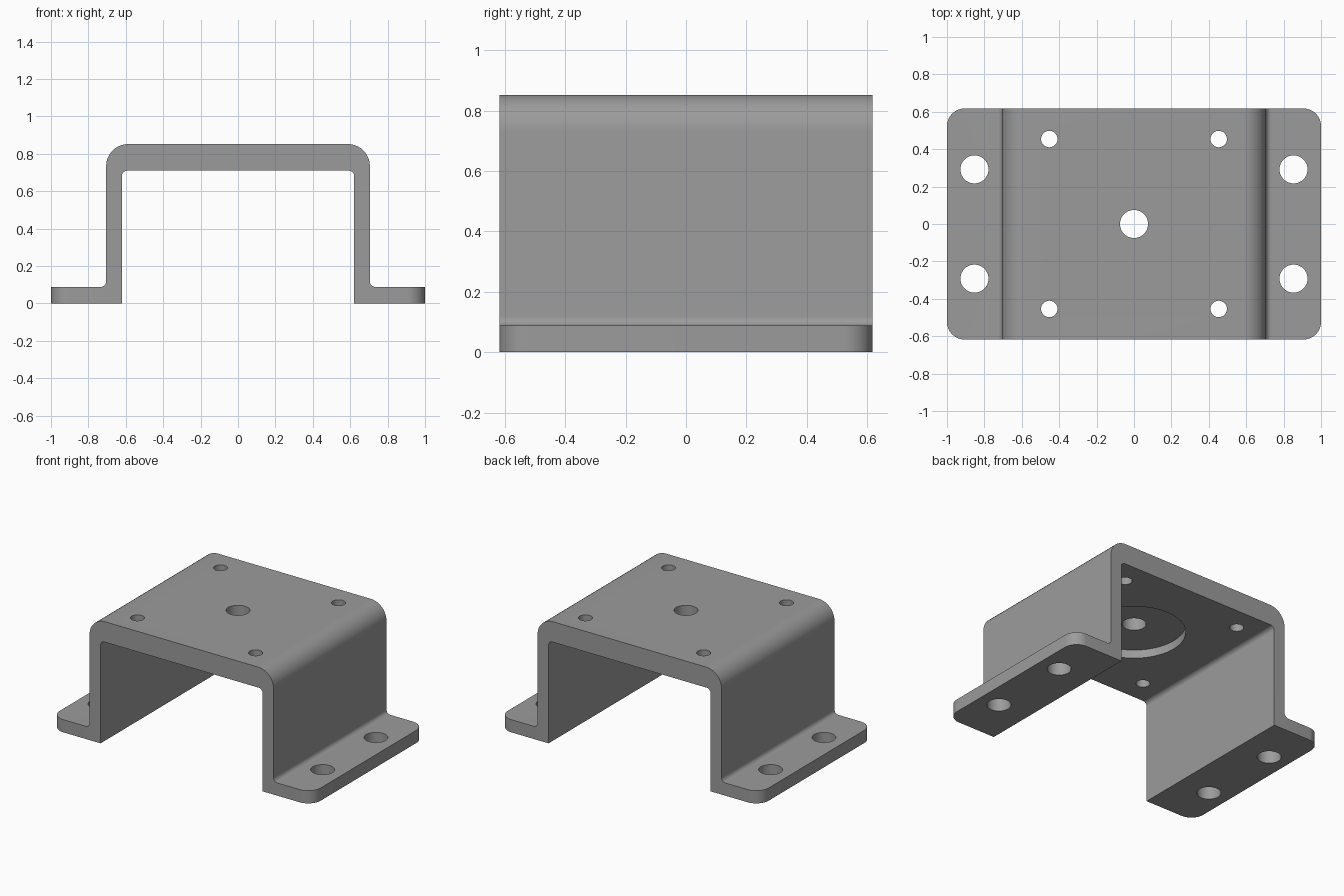
import bpy, bmesh, math
from mathutils import Vector

if "Cube" in bpy.data.objects:
    bpy.data.objects.remove(bpy.data.objects["Cube"])

HALF_DEPTH = 0.618
TOP, CEILING, FLANGE = 0.852, 0.71, 0.088
OUTER, INNER = 0.705, 0.621

grey = bpy.data.materials.new("grey metal")
grey.diffuse_color = (0.33, 0.33, 0.33, 1)
grey.use_nodes = True
grey.node_tree.nodes["Principled BSDF"].inputs["Base Color"].default_value = grey.diffuse_color


def rounded(points, steps=10):
    """Replace each (x, z, radius) right-angle corner by an arc."""
    out = []
    for i, (x, z, r) in enumerate(points):
        p = Vector((x, z))
        if r == 0:
            out.append(p)
            continue
        a = (Vector(points[i - 1][:2]) - p).normalized() * r
        b = (Vector(points[(i + 1) % len(points)][:2]) - p).normalized() * r
        for k in range(steps + 1):
            t = k / steps * math.pi / 2
            out.append(p + a * (1 - math.sin(t)) + b * (1 - math.cos(t)))
    return out


# Hat-shaped bracket: right half of the section, then its mirror
half = [(INNER, CEILING, 0.03), (INNER, 0, 0), (1, 0, 0), (1, FLANGE, 0),
        (OUTER, FLANGE, 0.03), (OUTER, TOP, 0.118)]
section = rounded(half + [(-x, z, r) for x, z, r in reversed(half)])

bm = bmesh.new()
face = bm.faces.new([bm.verts.new((p.x, -HALF_DEPTH, p.y)) for p in section])
ext = bmesh.ops.extrude_face_region(bm, geom=[face])
bmesh.ops.translate(bm, vec=(0, 2 * HALF_DEPTH, 0),
                    verts=[g for g in ext["geom"] if isinstance(g, bmesh.types.BMVert)])
bmesh.ops.recalc_face_normals(bm, faces=bm.faces)

# Rounded outer corners of the mounting flanges
corners = [e for e in bm.edges
           if all(abs(v.co.x) > 0.99 for v in e.verts)
           and abs(e.verts[0].co.z - e.verts[1].co.z) > 0.01]
bmesh.ops.bevel(bm, geom=corners, offset=0.095, segments=10, profile=0.5, affect='EDGES')
bmesh.ops.recalc_face_normals(bm, faces=bm.faces)
mesh = bpy.data.meshes.new("bracket")
bm.to_mesh(mesh)
bm.free()
bracket = bpy.data.objects.new("bracket", mesh)
bpy.context.collection.objects.link(bracket)
mesh.materials.append(grey)


def drill(x, y, radius, z0, z1, sides=40):
    """Cut a vertical round hole from z0 to z1."""
    bpy.ops.mesh.primitive_cylinder_add(vertices=sides, radius=radius, depth=z1 - z0,
                                        location=(x, y, (z0 + z1) / 2))
    cutter = bpy.context.object
    cutter.name = "hole_cutter"
    cutter.hide_render = True
    cutter.data.materials.append(grey)
    bpy.context.view_layer.objects.active = bracket
    mod = bracket.modifiers.new("hole", 'BOOLEAN')
    mod.operation = 'DIFFERENCE'
    mod.solver = 'EXACT'
    mod.object = cutter
    bpy.ops.object.modifier_apply(modifier=mod.name)
    bpy.data.objects.remove(cutter)


# Round recess under the top plate and the centre hole through it
drill(0, 0, 0.322, CEILING - 0.1, CEILING + 0.058, 72)
drill(0, 0, 0.075, 0.5, 1)

# Small holes in the top plate, larger holes in the flanges
for sx in (-1, 1):
    for sy in (-1, 1):
        drill(sx * 0.453, sy * 0.454, 0.044, 0.5, 1)
        drill(sx * 0.853, sy * 0.292, 0.075, -0.1, 0.3)

bpy.ops.object.select_all(action='DESELECT')
bracket.select_set(True)
bpy.context.view_layer.objects.active = bracket
bpy.ops.object.shade_smooth_by_angle(angle=math.radians(30))
